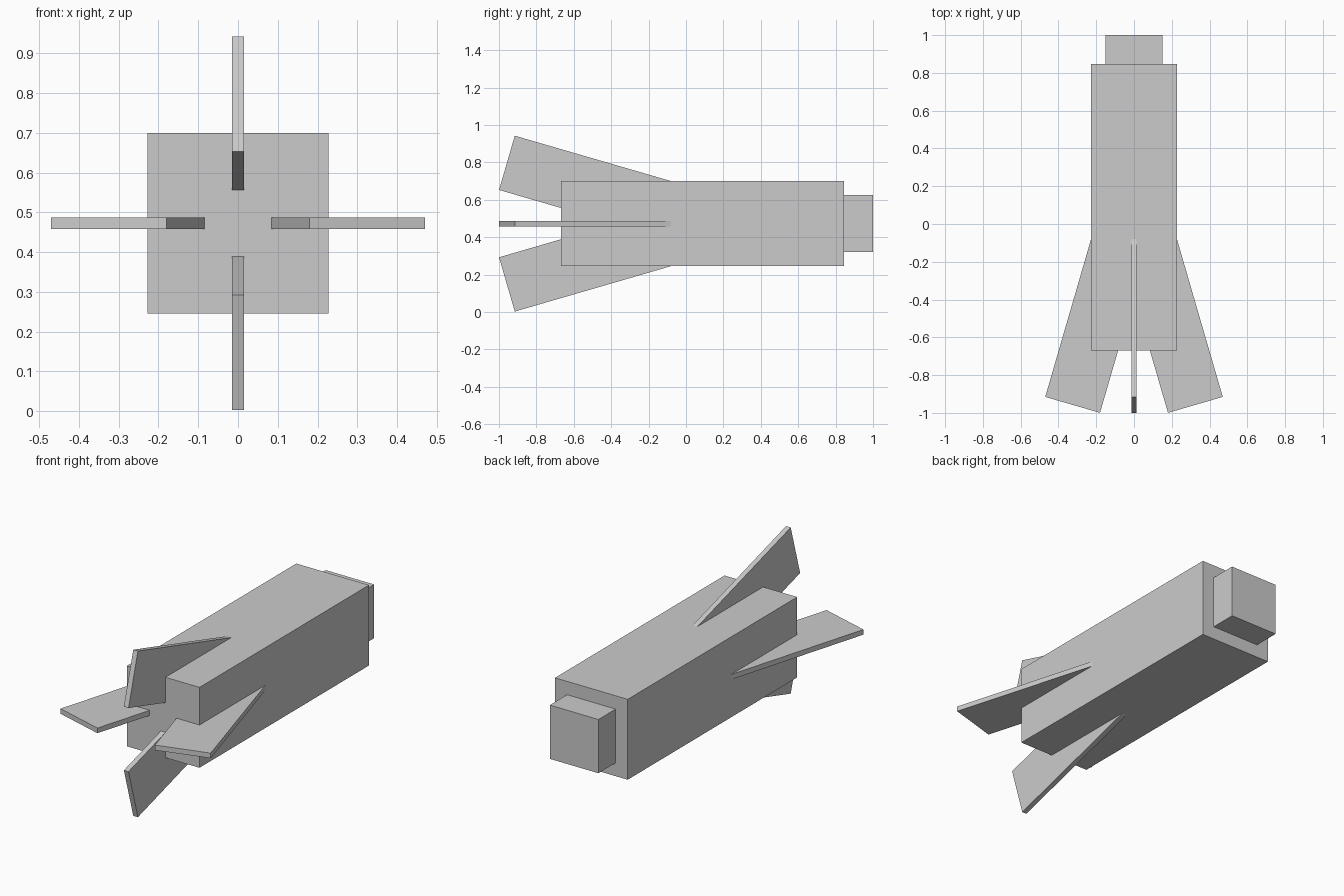
import bpy
from math import radians, sin, cos
from mathutils import Matrix, Vector

cube = bpy.data.objects.get("Cube")
if cube:
    bpy.data.objects.remove(cube, do_unlink=True)

# Single grey finish
grey = bpy.data.materials.new("plain_grey")
grey.use_nodes = True
colour = (0.6, 0.6, 0.6, 1)
grey.diffuse_color = colour
grey.node_tree.nodes["Principled BSDF"].inputs["Base Color"].default_value = colour

AXIS_Z = 0.4725


def box(name, size, matrix):
    bpy.ops.mesh.primitive_cube_add(size=1)
    obj = bpy.context.object
    obj.name = name
    obj.data.transform(matrix @ Matrix.Diagonal((*size, 1)))
    obj.data.materials.append(grey)
    return obj


# Square body and the smaller block at its end
box("body", (0.455, 1.515, 0.455), Matrix.Translation((0, 0.0885, AXIS_Z)))
box("nose_block", (0.304, 0.2, 0.304), Matrix.Translation((0, 0.9, AXIS_Z)))

# Four thin fins splayed outward around the long axis
tilt = radians(16.2)
length = 0.95
middle = Vector((0.325 - sin(tilt) * length / 2, -0.9575 + cos(tilt) * length / 2, 0))
splay = Matrix.Translation(middle) @ Matrix.Rotation(tilt, 4, 'Z')
for i, side in enumerate(("left", "bottom", "right", "top")):
    turn = Matrix.Translation((0, 0, AXIS_Z)) @ Matrix.Rotation(radians(90 * i), 4, 'Y')
    box(side + "_fin", (0.302, length, 0.029), turn @ splay)
